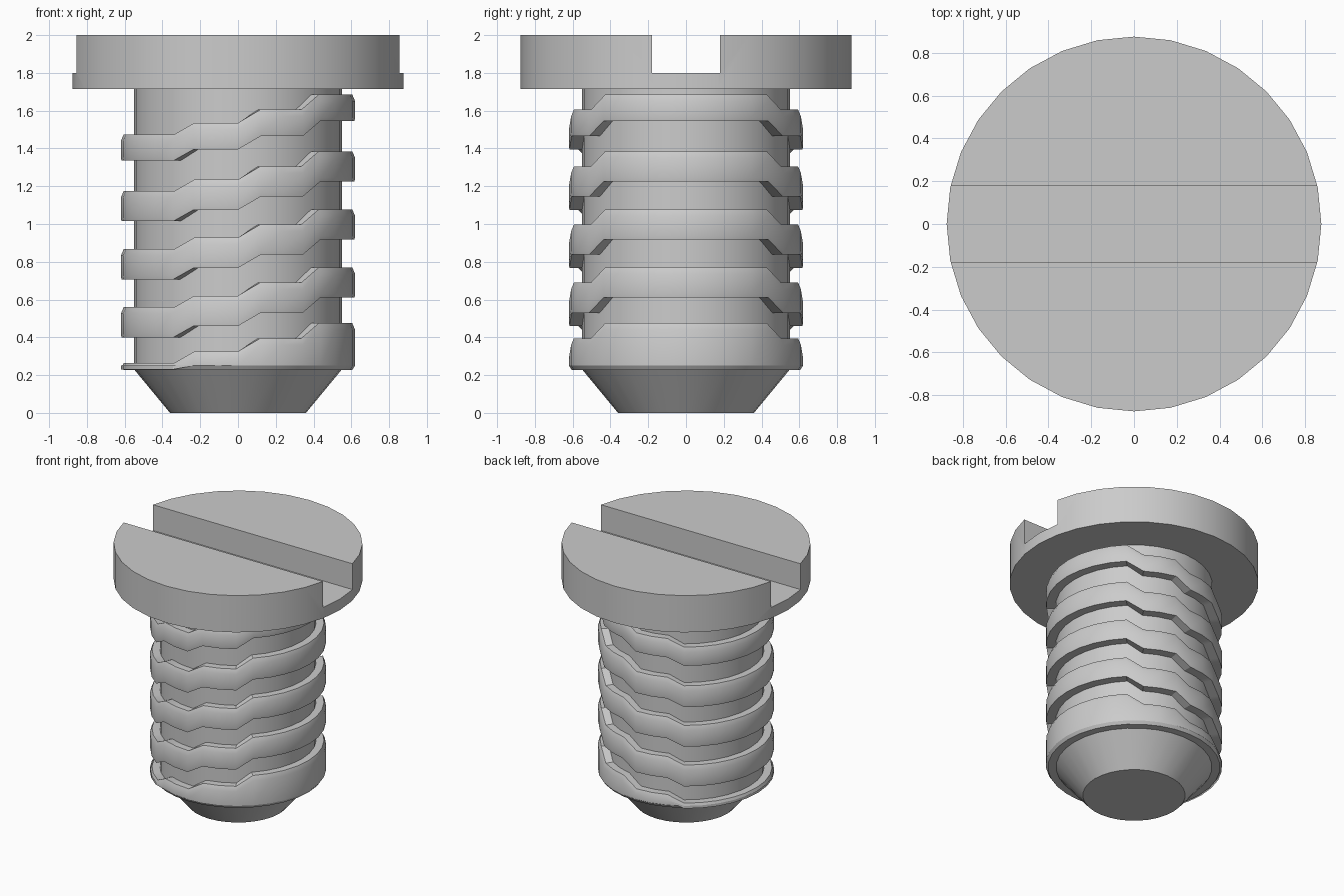
import bpy, bmesh, math

if "Cube" in bpy.data.objects:
    bpy.data.objects.remove(bpy.data.objects["Cube"])

SIDES = 32


def finish(bm, name):
    bmesh.ops.recalc_face_normals(bm, faces=bm.faces)
    mesh = bpy.data.meshes.new(name)
    bm.to_mesh(mesh)
    bm.free()
    obj = bpy.data.objects.new(name, mesh)
    bpy.context.collection.objects.link(obj)
    return obj


def smooth(obj):
    bpy.ops.object.select_all(action='DESELECT')
    obj.select_set(True)
    bpy.context.view_layer.objects.active = obj
    bpy.ops.object.shade_smooth_by_angle(angle=math.radians(30))


def lathe(name, profile, lift=lambda i: 0.0, floor=-1.0, closed=False):
    """Spin an (r, z) profile; lift shifts each column, floor clips it from below."""
    bm = bmesh.new()
    cols = []
    for k in range(SIDES):
        a = 2 * math.pi * k / SIDES
        cols.append([bm.verts.new((r * math.cos(a), r * math.sin(a), max(floor, z + lift(k))))
                     for r, z in profile])
    n = len(profile)
    for k in range(SIDES):
        a, b = cols[k], cols[(k + 1) % SIDES]
        for j in range(n if closed else n - 1):
            bm.faces.new((a[j], b[j], b[(j + 1) % n], a[(j + 1) % n]))
    if not closed:
        bm.faces.new([c[0] for c in cols])
        bm.faces.new([c[-1] for c in cols])
    return finish(bm, name)


def thread_step(k):
    """Threads climb towards +x in four flat levels."""
    i = round(math.asin(math.cos(2 * math.pi * k / SIDES)) / (2 * math.pi / SIDES))
    return 0.0 if i <= -3 else 0.06 if i <= 0 else 0.13 if i <= 3 else 0.21


# Shank with tapered tip
smooth(lathe("shank", [(0.36, 0), (0.55, 0.23), (0.55, 1.73)]))

# Stepped thread rings, the lowest cut off flat above the tip
for n in range(5):
    top = 0.265 + n * 0.302 if n == 0 else 0.56 + (n - 1) * 0.3075
    bottom = top - (0.135 if n == 4 else 0.16)
    if n == 4:
        top, bottom = 1.475, 1.335
    low = 0.605 if n == 0 else 0.617
    ring = lathe(f"thread_{n + 1}",
                 [(0.54, bottom), (low, bottom), (0.62, bottom + 0.02),
                  (0.62, top - 0.035), (0.605, top), (0.54, top)],
                 thread_step, 0.228, True)
    if n == 0:
        # Flat underside for the lowest ring
        for v in ring.data.vertices:
            if v.index % 6 < 2:
                v.co.z = 0.228
            elif v.index % 6 == 2:
                v.co.z = 0.25
    smooth(ring)

# Head with screwdriver slot
head = lathe("head", [(0.875, 1.715), (0.875, 2.0)])
bm = bmesh.new()
bmesh.ops.create_cube(bm, size=1)
bmesh.ops.scale(bm, vec=(2.4, 0.36, 0.6), verts=bm.verts)
bmesh.ops.translate(bm, vec=(0, 0, 2.1), verts=bm.verts)
cutter = finish(bm, "slot_cutter")
cutter.hide_render = True
mod = head.modifiers.new("slot", 'BOOLEAN')
mod.operation = 'DIFFERENCE'
mod.solver = 'EXACT'
mod.object = cutter
bpy.context.view_layer.objects.active = head
head.select_set(True)
bpy.ops.object.modifier_apply(modifier="slot")
bpy.data.objects.remove(cutter)
smooth(head)
